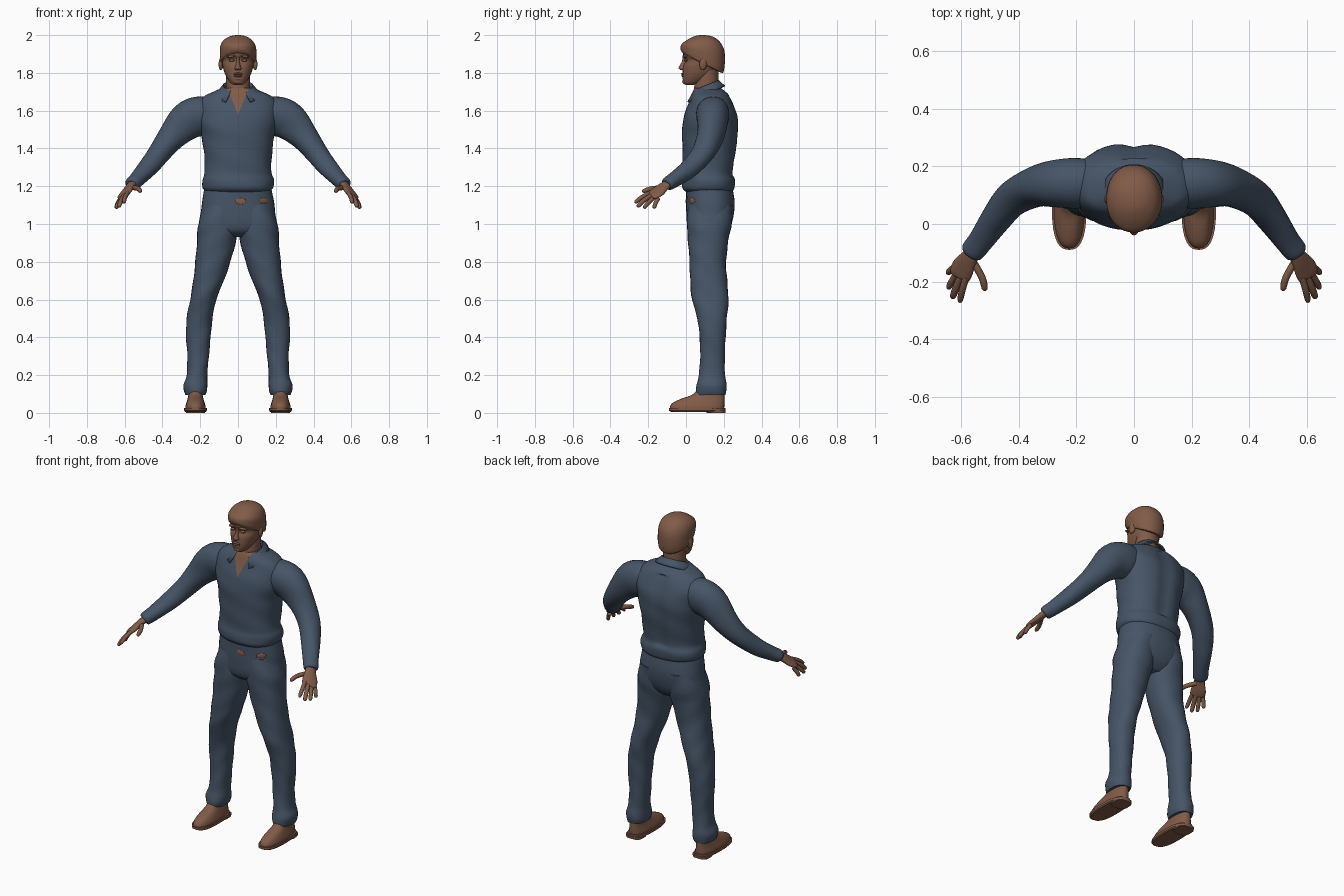
import bpy, bmesh, math
from mathutils import Vector, Matrix

if "Cube" in bpy.data.objects:
    bpy.data.objects.remove(bpy.data.objects["Cube"])


def material(name, rgb):
    m = bpy.data.materials.new(name)
    m.use_nodes = True
    m.diffuse_color = (*rgb, 1)
    m.node_tree.nodes["Principled BSDF"].inputs["Base Color"].default_value = (*rgb, 1)
    return m


BLUE = material("blue cloth", (0.062, 0.09, 0.135))
SKIN = material("warm brown", (0.22, 0.105, 0.065))


def finish(name, bm, mats, angle=50):
    bmesh.ops.recalc_face_normals(bm, faces=bm.faces)
    me = bpy.data.meshes.new(name)
    bm.to_mesh(me)
    bm.free()
    for m in mats:
        me.materials.append(m)
    for p in me.polygons:
        p.use_smooth = True
    me.set_sharp_from_angle(angle=math.radians(angle))
    ob = bpy.data.objects.new(name, me)
    bpy.context.collection.objects.link(ob)
    return ob


def smooth_path(rings, steps):
    """Catmull-Rom interpolation of every ring value."""
    out, n = [], len(rings)
    for i in range(n - 1):
        p = [rings[max(0, min(n - 1, i + k))] for k in (-1, 0, 1, 2)]
        for j in range(steps):
            t = j / steps
            out.append([0.5 * (2 * b + (c - a) * t + (2 * a - 5 * b + 4 * c - d) * t * t
                               + (3 * b - a - 3 * c + d) * t ** 3) for a, b, c, d in zip(*p)])
    return out + [list(rings[-1])]


def loft(rings, side=1, follow=False, roll=0, power=2.0, fold=0, sides=28, steps=4):
    """Skin rings of (x, y, z, half width, half depth, tilt)."""
    bm, loops = bmesh.new(), []
    path = smooth_path([tuple(r) + (0,) * (6 - len(r)) for r in rings], steps)
    for i, (x, y, z, a, b, tilt) in enumerate(path):
        u, v = Vector((1, 0, 0)), Vector((0, 1, tilt))
        if follow:
            t = Vector(path[min(i + 1, len(path) - 1)][:3]) - Vector(path[max(i - 1, 0)][:3])
            t.normalize()
            u = t.cross(Vector((0, 0, 1))).normalized()
            turn = Matrix.Rotation(roll, 3, t)
            v = turn @ u.cross(t)
            u = turn @ u
        loop = []
        for k in range(sides):
            th = 2 * math.pi * k / sides
            c, s = math.cos(th), math.sin(th)
            f = 1 + fold * math.sin(3 * th + 47 * z + 9 * x)
            c = math.copysign(abs(c) ** (2 / power), c) * f
            s = math.copysign(abs(s) ** (2 / power), s) * f
            p = Vector((x, y, z)) + u * a * c + v * b * s
            loop.append(bm.verts.new((p.x * side, p.y, p.z)))
        loops.append(loop)
    for l0, l1 in zip(loops, loops[1:]):
        for k in range(sides):
            n = (k + 1) % sides
            bm.faces.new((l0[k], l0[n], l1[n], l1[k]))
    bm.faces.new(loops[0])
    bm.faces.new(loops[-1])
    return bm


def box_rings(rows):
    """Rows of (z, x min, x max, y front, y back[, tilt]) to rings."""
    return [((r[1] + r[2]) / 2, (r[3] + r[4]) / 2, r[0],
             (r[2] - r[1]) / 2, (r[4] - r[3]) / 2, *r[5:]) for r in rows]


def centred(rows):
    return box_rings([(r[0], -r[1], *r[1:]) for r in rows])


def blob(name, loc, size, mat, rot=(0, 0, 0)):
    bm = bmesh.new()
    bmesh.ops.create_uvsphere(bm, u_segments=16, v_segments=10, radius=1)
    ob = finish(name, bm, [mat], 180)
    ob.location, ob.scale, ob.rotation_euler = loc, size, rot
    return ob


# Shirt body with a spine hollow and an open neckline
bm = loft(centred([
    (1.17, .165, .0, .245), (1.19, .186, -.018, .257), (1.23, .19, -.02, .26),
    (1.27, .178, -.015, .25), (1.35, .178, -.018, .262), (1.45, .19, -.02, .276),
    (1.52, .205, -.02, .28), (1.58, .215, -.008, .274), (1.63, .212, .01, .255),
    (1.675, .18, .025, .232), (1.7, .13, .035, .21), (1.72, .085, .045, .185)]),
    power=2.3, fold=.01, sides=48)
for v in bm.verts:
    if v.co.y > .15 and 1.25 < v.co.z < 1.68:
        v.co.y -= .014 * math.exp(-(v.co.x / .035) ** 2)
NECK_POINT, NECK_SLOPE = 1.58, .42
for s in (-1, 1):
    front = [f for f in bm.faces if f.calc_center_median().y < .1 and f.calc_center_median().z > 1.5]
    geom = front + list({e for f in front for e in f.edges}) + list({v for f in front for v in f.verts})
    bmesh.ops.bisect_plane(bm, geom=geom, plane_co=(0, 0, NECK_POINT), plane_no=(s, 0, -NECK_SLOPE))
for f in bm.faces:
    c = f.calc_center_median()
    if c.y < .1 and abs(c.x) < (c.z - NECK_POINT) * NECK_SLOPE:
        f.material_index = 1
finish("shirt_body", bm, [BLUE, SKIN])

# Collar wrapped round the neck, open at the front
bm = bmesh.new()
rows = []
for i in range(33):
    th = .5 + (2 * math.pi - 1) * i / 32
    s, c = math.sin(th), math.cos(th)
    flare = .03 * max(0, c) ** 2
    rows.append([bm.verts.new(p) for p in (
        (.07 * s, .105 - .058 * c, 1.70 - .03 * c),
        (.08 * s, .105 - .07 * c, 1.73 - .028 * c),
        (.095 * s, .105 - .085 * c, 1.71 - .03 * c),
        ((.112 + flare) * s, .105 - (.1 + flare * .3) * c, 1.685 - .045 * c))])
for r0, r1 in zip(rows, rows[1:]):
    for k in range(3):
        bm.faces.new((r0[k], r0[k + 1], r1[k + 1], r1[k]))
collar = finish("collar", bm, [BLUE], 60)
solid = collar.modifiers.new("thickness", "SOLIDIFY")
solid.thickness, solid.offset = .008, 0

# Trouser seat
finish("trouser_seat", loft(centred([
    (.93, .11, .06, .19), (.96, .18, .02, .22), (1.0, .205, .005, .24), (1.06, .197, .002, .255),
    (1.12, .19, .001, .257), (1.2, .175, .0, .245)]), power=2.3, fold=.004, sides=40), [BLUE])

for s, side in ((1, "left"), (-1, "right")):
    # Trouser legs
    finish(side + "_trouser_leg", loft(box_rings([
        (1.1, -.01, .18, .012, .25), (1.0, -.004, .21, .004, .241), (.92, .008, .216, .01, .226),
        (.8, .04, .226, .018, .212), (.7, .075, .237, .022, .218), (.6, .115, .253, .032, .225),
        (.5, .135, .272, .06, .216), (.4, .145, .275, .072, .21), (.3, .154, .268, .075, .205),
        (.2, .163, .272, .068, .207), (.15, .162, .288, .055, .214), (.12, .163, .286, .052, .214),
        (.095, .172, .278, .055, .21)]), s, power=2.2, fold=.016), [BLUE])
    # Shoes: upper, welted sole and heel
    finish(side + "_shoe", loft(box_rings([
        (.015, .172, .278, -.083, .2), (.035, .172, .278, -.084, .203), (.055, .177, .273, -.068, .204),
        (.075, .183, .267, -.025, .204), (.095, .187, .263, .03, .203), (.13, .19, .26, .07, .2)]),
        s, power=2.4), [SKIN])
    finish(side + "_sole", loft(box_rings([
        (.006, .17, .28, -.08, .2), (.012, .165, .285, -.09, .208), (.026, .165, .285, -.09, .208)]),
        s, power=2.6, steps=1), [SKIN], 30)
    finish(side + "_heel", loft(box_rings([
        (0, .175, .275, .11, .208), (.016, .173, .277, .105, .21)]), s, power=3, steps=1), [SKIN], 30)
    # Sleeves
    finish(side + "_sleeve", loft([
        (.12, .14, 1.585, .08, .085), (.2, .142, 1.575, .088, .103), (.27, .14, 1.545, .082, .102),
        (.35, .127, 1.46, .07, .075), (.42, .088, 1.372, .062, .058), (.48, .018, 1.295, .053, .05),
        (.53, -.055, 1.24, .044, .041), (.56, -.095, 1.213, .041, .036), (.565, -.102, 1.208, .03, .026)],
        s, follow=True, fold=.022), [BLUE])
    # Hands
    finish(side + "_palm", loft([
        (.55, -.08, 1.222, .027, .021), (.572, -.118, 1.197, .032, .019),
        (.592, -.15, 1.17, .043, .017), (.606, -.178, 1.152, .041, .013),
        (.609, -.186, 1.148, .025, .006)], s, follow=True, roll=-.4, sides=20), [SKIN])
    digits = {
        "index_finger": ((.583, -.185, 1.168), (.597, -.232, 1.143), (.605, -.272, 1.112)),
        "middle_finger": ((.6, -.18, 1.154), (.619, -.225, 1.123), (.631, -.258, 1.09)),
        "ring_finger": ((.614, -.168, 1.143), (.634, -.202, 1.11), (.645, -.224, 1.083)),
        "little_finger": ((.622, -.148, 1.135), (.638, -.162, 1.108), (.646, -.17, 1.082)),
        "thumb": ((.562, -.125, 1.193), (.528, -.185, 1.187), (.516, -.232, 1.172))}
    for name, (a, b, c) in digits.items():
        a, b, c = Vector(a), Vector(b), Vector(c)
        r = .0125 if name in ("thumb", "middle_finger") else .0115
        finish(f"{side}_{name}", loft([
            (*a, r, r), (*b, r, r), (*b.lerp(c, .8), r * .85, r * .85), (*c, r * .25, r * .25)],
            s, follow=True, sides=12, steps=3), [SKIN])
    # Ears, eyes and brows
    blob(side + "_ear", (s * .09, .092, 1.848), (.012, .021, .034), SKIN, (-.15, 0, s * .3))
    blob(side + "_eye", (s * .034, -.001, 1.866), (.015, .01, .007), SKIN)
    blob(side + "_brow", (s * .036, -.007, 1.887), (.025, .011, .007), SKIN, (0, s * .1, s * .25))

# Neck and head
finish("neck", loft(centred([
    (1.62, .055, .05, .16), (1.7, .062, .042, .17), (1.76, .064, .048, .172), (1.84, .066, .06, .17)])),
    [SKIN])
finish("head", loft(centred([
    (1.736, .02, .0, .035), (1.745, .037, -.012, .075), (1.77, .056, -.018, .125),
    (1.8, .071, -.018, .158), (1.835, .081, -.015, .18), (1.866, .086, -.003, .192),
    (1.89, .09, -.014, .196), (1.93, .091, -.016, .195), (1.965, .076, .01, .175),
    (1.985, .045, .04, .14)]), power=2.15), [SKIN])
# Hair cap sloping from fringe to nape
finish("hair", loft(centred([
    (1.85, .088, -.01, .185, -.5), (1.858, .094, -.024, .198, -.5), (1.89, .097, -.029, .206, -.35),
    (1.935, .095, -.024, .202, -.15), (1.968, .08, .002, .18, -.05), (1.988, .055, .03, .15, 0),
    (1.997, .03, .055, .122, 0), (2.0, .008, .078, .098, 0)]), power=2.1, fold=.008, sides=36), [SKIN])
# Nose, lips and chin
finish("nose", loft(box_rings([
    (1.885, -.009, .009, -.017, .02), (1.86, -.009, .009, -.022, .02), (1.835, -.014, .014, -.036, .02),
    (1.823, -.019, .019, -.039, .02), (1.814, -.014, .014, -.027, .02)]), sides=16), [SKIN], 180)
blob("upper_lip", (0, -.017, 1.795), (.025, .009, .006), SKIN)
blob("lower_lip", (0, -.016, 1.784), (.021, .009, .006), SKIN)
blob("chin", (0, -.003, 1.755), (.024, .017, .015), SKIN)

# Worn patches at the waistband
blob("centre_waist_patch", (.015, .002, 1.12), (.028, .004, .017), SKIN)
blob("side_waist_patch", (.135, .032, 1.123), (.028, .005, .015), SKIN, (0, 0, .6))
